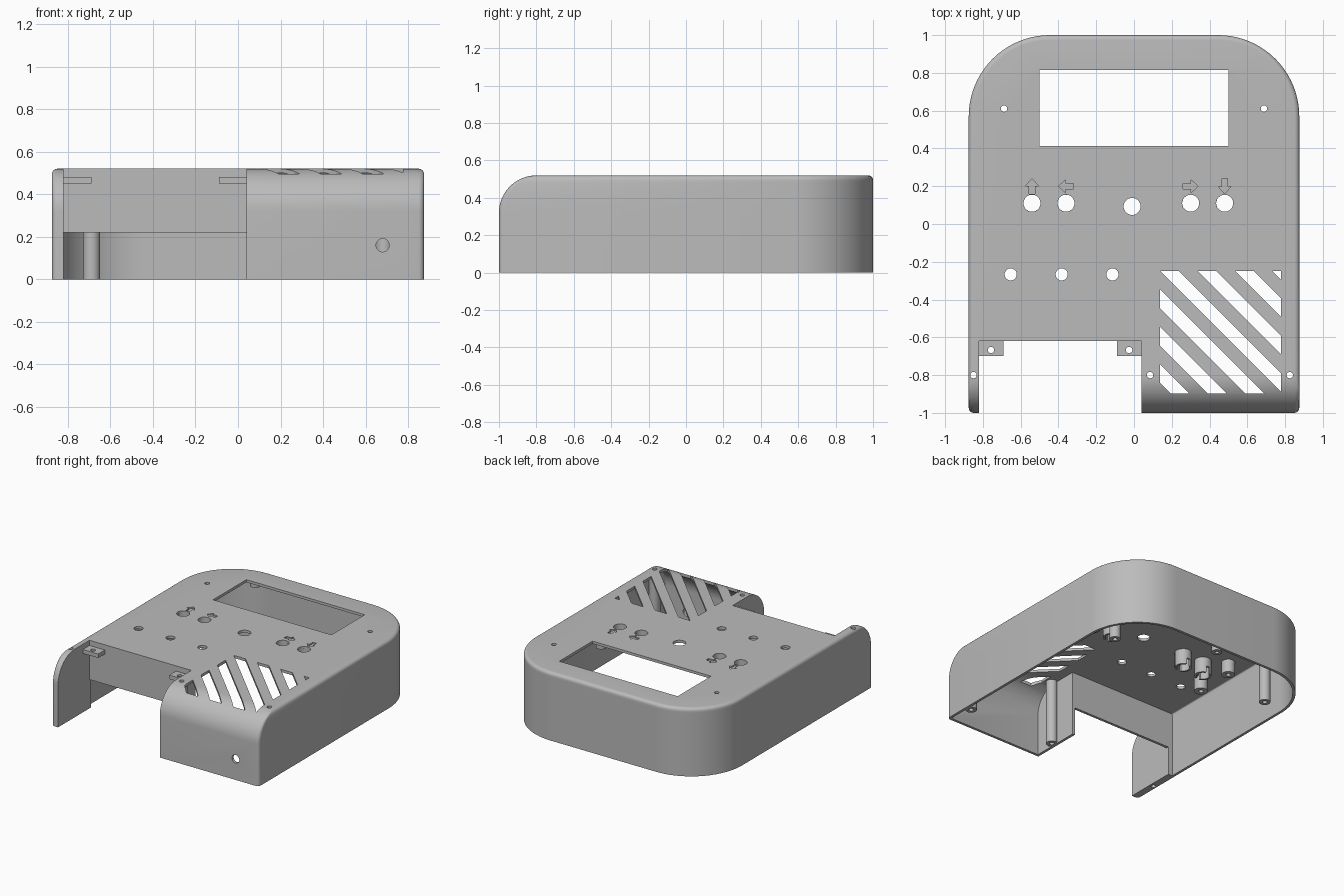
import bpy, bmesh, math
from mathutils import Vector

if "Cube" in bpy.data.objects:
    bpy.data.objects.remove(bpy.data.objects["Cube"])

grey = bpy.data.materials.new("plastic_grey")
grey.diffuse_color = (0.5, 0.5, 0.5, 1)
grey.use_nodes = True
grey.node_tree.nodes["Principled BSDF"].inputs["Base Color"].default_value = grey.diffuse_color
H, T = 0.52, 0.02          # case height, wall thickness


def make(name, bm):
    bmesh.ops.recalc_face_normals(bm, faces=bm.faces[:])
    me = bpy.data.meshes.new(name)
    bm.to_mesh(me)
    bm.free()
    ob = bpy.data.objects.new(name, me)
    bpy.context.collection.objects.link(ob)
    me.materials.append(grey)
    return ob


def loft(bm, rings):
    vs = [[bm.verts.new(p) for p in r] for r in rings]
    n = len(vs[0])
    for a, b in zip(vs, vs[1:]):
        for i in range(n):
            bm.faces.new((a[i], a[(i + 1) % n], b[(i + 1) % n], b[i]))
    bm.faces.new(vs[0][::-1])
    bm.faces.new(vs[-1])


def prism(bm, pts, z0, z1):
    loft(bm, [[(x, y, z) for x, y in pts] for z in (z0, z1)])


def box(bm, x0, x1, y0, y1, z0, z1):
    prism(bm, [(x0, y0), (x1, y0), (x1, y1), (x0, y1)], z0, z1)


def arc(cx, cy, r, a0, a1, n):
    return [(cx + r * math.cos(math.radians(a0 + (a1 - a0) * i / n)),
             cy + r * math.sin(math.radians(a0 + (a1 - a0) * i / n))) for i in range(n + 1)]


def circle(x, y, r, n=32):
    return arc(x, y, r, 0, 360, n)[:-1]


def cut(ob, cutter):
    m = ob.modifiers.new("cut", 'BOOLEAN')
    m.operation, m.solver, m.object = 'DIFFERENCE', 'EXACT', cutter
    bpy.context.view_layer.objects.active = ob
    bpy.ops.object.modifier_apply(modifier=m.name)


def body(name, off, z0):
    """Rounded case block, shrunk by off; wide round over the front, small fillet elsewhere."""
    top, rf, rs, R = H - off, 0.2 - off, 0.026 - off * 0.8, 0.43
    zs = [z0] + [top - rf + rf * math.sin(math.radians(a)) for a in range(0, 60, 6)]
    zs += [top - rs + rs * math.sin(math.radians(a)) for a in range(0, 91, 15)]
    rings = []
    for z in sorted(set(zs)):
        def inset(r):
            d = max(0, z - (top - r))
            return r - math.sqrt(max(0, r * r - d * d))
        s = off + inset(rs)
        yf, w, c = -1 + off + inset(rf), 0.875 - s, rs
        pts = arc(-w + c, yf + c, c, 180, 270, 4) + arc(w - c, yf + c, c, 270, 360, 4)
        pts += arc(0.875 - R, 1 - R, R - s, 0, 90, 20) + arc(R - 0.875, 1 - R, R - s, 90, 180, 20)
        rings.append([(x, y, z) for x, y in pts])
    bm = bmesh.new()
    loft(bm, rings)
    return make(name, bm)


# hollow shell with the front-left bay left walled off
shell = body("case_shell", 0, 0)
cavity = body("cavity_cutter", T, -0.1)
bm = bmesh.new()
box(bm, -1, 0.06, -1.2, -0.60, -0.3, 0.7)
bay_block = make("bay_block_cutter", bm)
cut(cavity, bay_block)
cut(shell, cavity)
bm = bmesh.new()
box(bm, -0.82, 0.04, -1.2, -0.62, -0.1, 0.7)
bay = make("bay_cutter", bm)
cut(shell, bay)
bm = bmesh.new()
box(bm, -0.82, 0.04, -0.7, -0.55, -0.1, 0.22)
opening = make("opening_cutter", bm)
cut(shell, opening)

# panel openings: screen window, buttons, indicator holes, screw holes
buttons = [(-0.54, 0.11), (-0.36, 0.11), (0.30, 0.11), (0.48, 0.11)]
screws = [(-0.688, 0.611), (0.688, 0.611), (0.085, -0.8), (0.825, -0.8)]
tab_holes = [(-0.757, -0.667), (-0.026, -0.667)]
bm = bmesh.new()
box(bm, -0.5, 0.5, 0.413, 0.815, 0.3, 0.6)
for x, y in buttons + [(-0.01, 0.093)]:
    prism(bm, circle(x, y, 0.045), 0.3, 0.6)
for x in (-0.653, -0.383, -0.114):
    prism(bm, circle(x, -0.267, 0.032), 0.3, 0.6)
for x, y in screws + tab_holes:
    prism(bm, circle(x, y, 0.017, 20), 0.3, 0.6)
prism(bm, circle(-0.85, -0.8, 0.017, 20), -0.1, 0.6)
# cable hole in the front face
loft(bm, [[(x, y, z) for x, z in circle(0.68, 0.16, 0.031)] for y in (-1.1, -0.95)])
# engraved arrows
arrow = [(0, 0.04), (-0.034, 0.002), (-0.015, 0.002), (-0.015, -0.04),
         (0.015, -0.04), (0.015, 0.002), (0.034, 0.002)]
for (x, y), a in zip(buttons, (0, 90, -90, 180)):
    ca, sa = math.cos(math.radians(a)), math.sin(math.radians(a))
    prism(bm, [(x + u * ca - v * sa, 0.2 + u * sa + v * ca) for u, v in arrow], H - 0.01, 0.6)
# diagonal vent slots clipped to a rectangle
for k in range(-5, 2):
    c = 0.286 + 0.198 * k
    t = bmesh.new()
    t.faces.new([t.verts.new((x, y, 0)) for x, y in
                 ((0.138, -0.897), (0.777, -0.897), (0.777, -0.25), (0.138, -0.25))])
    for d, s in ((c, -1), (c + 0.099, 1)):
        bmesh.ops.bisect_plane(t, geom=t.verts[:] + t.edges[:] + t.faces[:],
                               plane_co=Vector((d, 0, 0)), plane_no=Vector((s, s, 0)),
                               clear_outer=True)
    for f in t.faces:
        prism(bm, [v.co.xy for v in f.verts], 0.3, 0.6)
    t.free()
panel = make("panel_cutter", bm)
cut(shell, panel)

# screw tabs inside the bay
tabs = []
for name, x0, x1 in (("left_tab", -0.825, -0.69), ("right_tab", -0.09, 0.045)):
    bm = bmesh.new()
    box(bm, x0, x1, -0.70, -0.615, 0.45, 0.48)
    tab = make(name, bm)
    cut(tab, panel)
    tabs.append(tab)


def tube(name, x, y, ro, ri, z0, z1=0.503):
    bm = bmesh.new()
    prof = [(ro, z0), (ro, z1), (ri, z1), (ri, z0)]
    rings = [[bm.verts.new((px, py, z)) for px, py in circle(x, y, r, 24)] for r, z in prof]
    for j in range(4):
        a, b = rings[j], rings[(j + 1) % 4]
        for i in range(24):
            bm.faces.new((a[i], a[(i + 1) % 24], b[(i + 1) % 24], b[i]))
    return make(name, bm)


# screw posts, notched button guides, screen and board standoffs
parts = [shell] + tabs
for x, y in screws:
    parts.append(tube("screw_post", x, y, 0.04, 0.017, 0))
bm = bmesh.new()
for x, y in buttons:
    box(bm, x - 0.015, x + 0.015, y - 0.08, y + 0.08, 0.3, 0.43)
notch = make("guide_notch_cutter", bm)
for x, y in buttons:
    guide = tube("button_guide", x, y, 0.06, 0.045, 0.38)
    cut(guide, notch)
    parts.append(guide)
for sx in (-1, 1):
    for y in (0.335, 0.895):
        parts.append(tube("screen_standoff", sx * 0.48, y, 0.038, 0.015, 0.45))
    for y in (0.21, -0.09):
        parts.append(tube("board_standoff", sx * 0.69, y, 0.048, 0.017, 0.4))

for c in (cavity, bay_block, bay, opening, panel, notch):
    bpy.data.objects.remove(c)
for ob in parts:
    bpy.ops.object.select_all(action='DESELECT')
    ob.select_set(True)
    bpy.context.view_layer.objects.active = ob
    bpy.ops.object.shade_smooth_by_angle(angle=math.radians(30))
